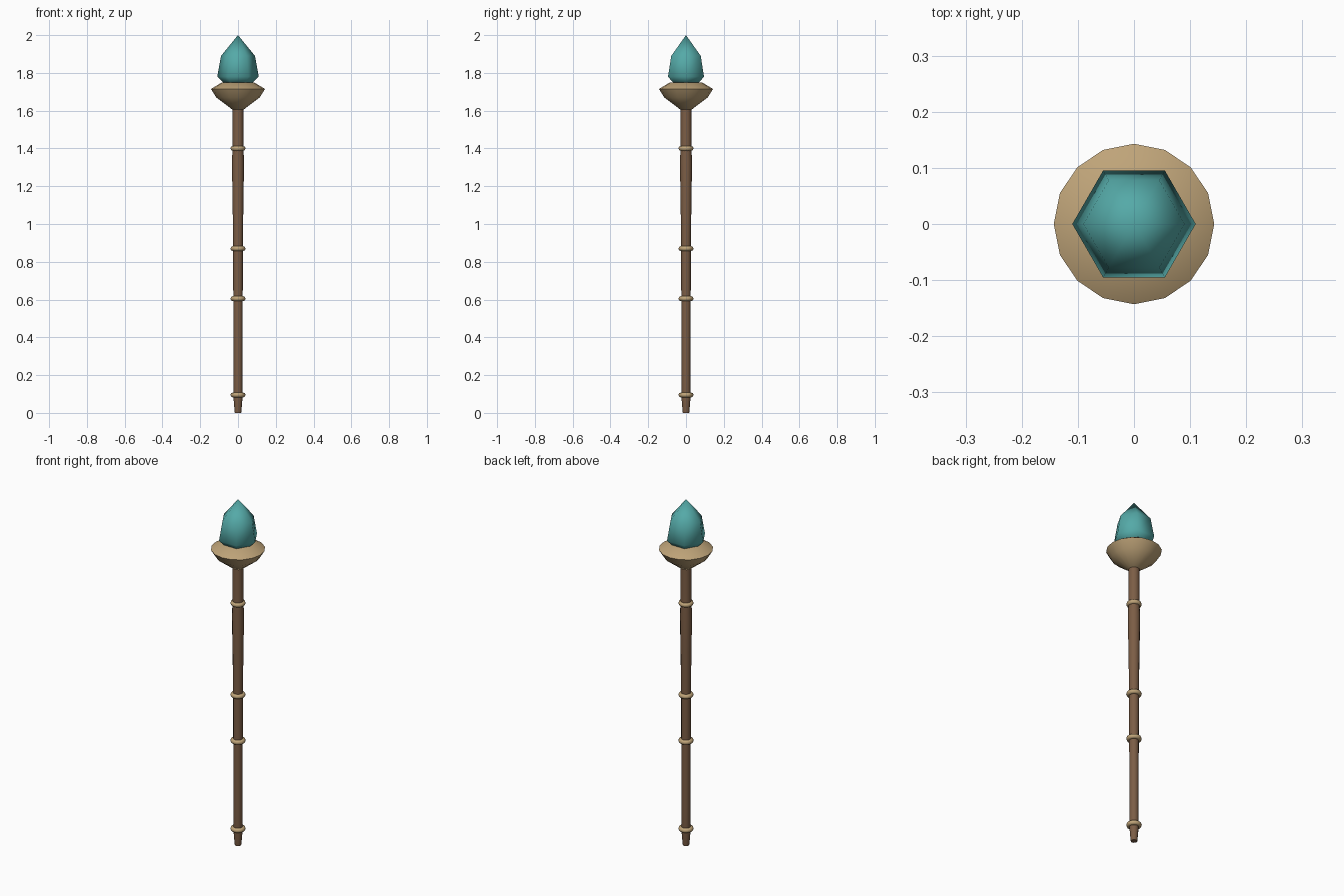
import bpy, bmesh, math

if "Cube" in bpy.data.objects:
    bpy.data.objects.remove(bpy.data.objects["Cube"])


def material(name, rgb):
    m = bpy.data.materials.new(name)
    m.diffuse_color = (*rgb, 1)
    m.use_nodes = True
    m.node_tree.nodes["Principled BSDF"].inputs["Base Color"].default_value = m.diffuse_color
    return m


WOOD = material("wood", (0.20, 0.11, 0.06))
GOLD = material("brass", (0.52, 0.37, 0.19))
TEAL = material("teal_crystal", (0.09, 0.40, 0.39))


def lathe(name, profile, sides, mat, angle):
    """Spin a closed-ended (radius, z) profile around the z axis."""
    bm = bmesh.new()
    rings = []
    for r, z in profile:
        if r == 0:
            rings.append([bm.verts.new((0, 0, z))] * sides)
        else:
            rings.append([bm.verts.new((r * math.cos(2 * math.pi * i / sides),
                                        r * math.sin(2 * math.pi * i / sides), z))
                          for i in range(sides)])
    for a, b in zip(rings, rings[1:]):
        for i in range(sides):
            j = (i + 1) % sides
            quad = list(dict.fromkeys((a[i], a[j], b[j], b[i])))
            bm.faces.new(quad)
    for ring in (rings[0], rings[-1]):
        if ring[0] is not ring[1]:
            bm.faces.new(ring)
    bmesh.ops.recalc_face_normals(bm, faces=bm.faces)
    mesh = bpy.data.meshes.new(name)
    bm.to_mesh(mesh)
    bm.free()
    mesh.materials.append(mat)
    ob = bpy.data.objects.new(name, mesh)
    bpy.context.collection.objects.link(ob)
    smooth(ob, angle)
    return ob


def smooth(ob, angle):
    bpy.ops.object.select_all(action='DESELECT')
    ob.select_set(True)
    bpy.context.view_layer.objects.active = ob
    bpy.ops.object.shade_smooth_by_angle(angle=math.radians(angle))


# Wooden shaft, slightly swollen near the upper grip
lathe("shaft", [(0.017, 0), (0.019, 0.02), (0.024, 0.08), (0.0235, 0.23),
                (0.025, 0.6), (0.026, 0.93), (0.029, 1.13), (0.032, 1.33),
                (0.029, 1.40), (0.029, 1.62)], 12, WOOD, 35)

# Brass rings along the shaft
for n, z in enumerate((0.095, 0.605, 0.87, 1.40), 1):
    bpy.ops.mesh.primitive_torus_add(location=(0, 0, z), major_segments=16,
                                     minor_segments=8, major_radius=0.027,
                                     minor_radius=0.013)
    ring = bpy.context.object
    ring.name = f"ring_{n}"
    ring.data.materials.append(GOLD)
    smooth(ring, 50)

# Flared cup that holds the crystal
lathe("cup", [(0.029, 1.605), (0.115, 1.67), (0.143, 1.715), (0.085, 1.75)],
      16, GOLD, 40)

# Six-sided pointed crystal
lathe("crystal", [(0.07, 1.74), (0.11, 1.78), (0.09, 1.89), (0, 2.0)],
      6, TEAL, 61)
